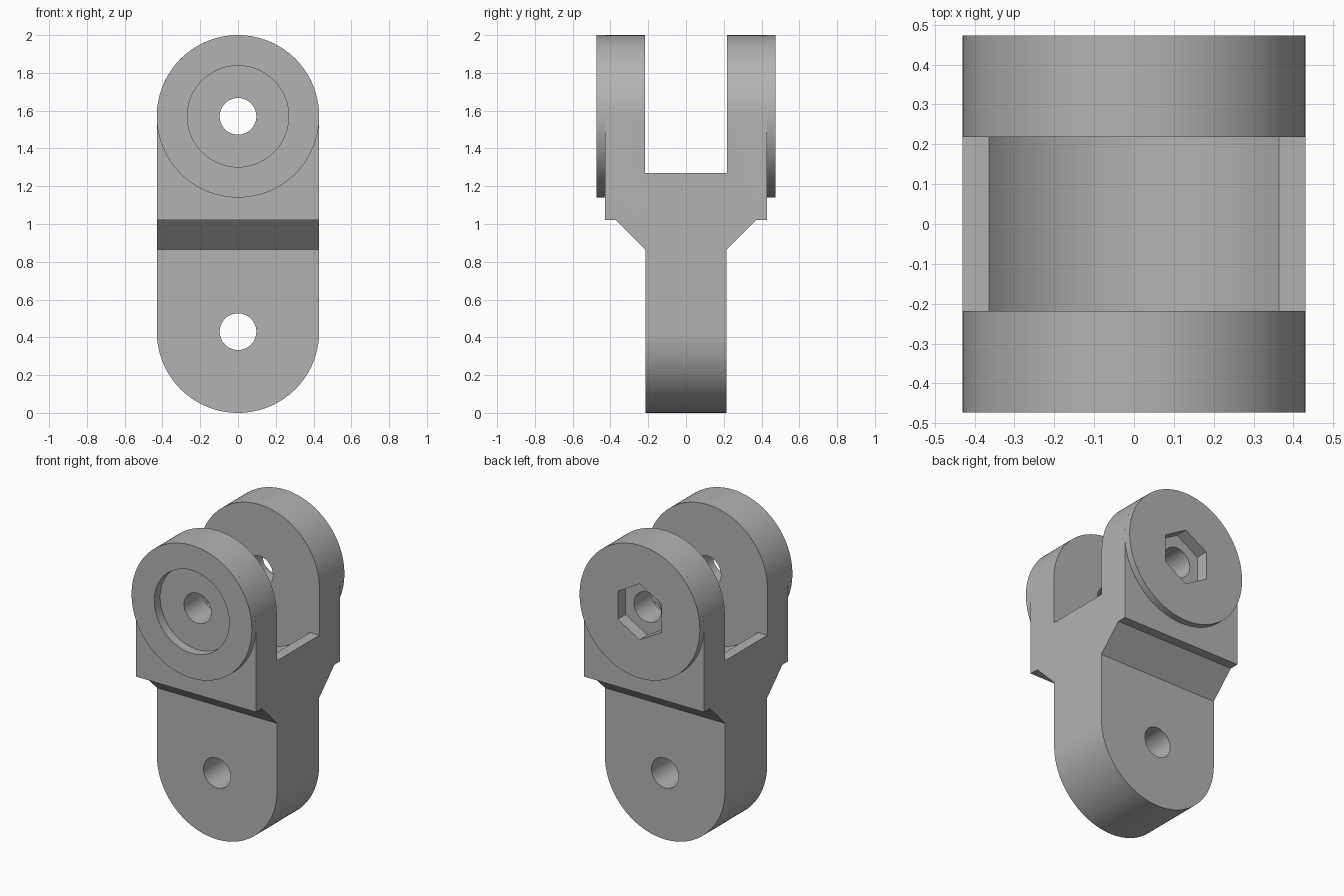
import bpy, bmesh
from math import sin, cos, pi, radians

cube = bpy.data.objects.get("Cube")
if cube:
    bpy.data.objects.remove(cube, do_unlink=True)

R = 0.43             # half width and end radius
TOP, LOW = 1.57, 0.43  # heights of the two pin axes
SLOT = 0.218         # half width of the fork gap
CHEEK, FACE = 0.43, 0.473  # body and boss half depths

grey = bpy.data.materials.new("plain grey")
grey.use_nodes = True
grey.diffuse_color = (0.45, 0.45, 0.45, 1)
grey.node_tree.nodes["Principled BSDF"].inputs["Base Color"].default_value = (0.45, 0.45, 0.45, 1)


def arc(r, z, start=0, sweep=360, n=128):
    """Points of an arc in the x-z plane; a full turn leaves out the last point."""
    count = n if sweep == 360 else n + 1
    return [(r * cos(radians(start + sweep * i / n)),
             z + r * sin(radians(start + sweep * i / n))) for i in range(count)]


def prism(name, points, a, b, axis="y"):
    """Extrude a closed outline from a to b along y (x-z outline) or x (y-z outline)."""
    bm = bmesh.new()
    place = (lambda p, d: (p[0], d, p[1])) if axis == "y" else (lambda p, d: (d, p[0], p[1]))
    rings = [[bm.verts.new(place(p, d)) for p in points] for d in (a, b)]
    for ring in rings:
        bm.faces.new(ring)
    n = len(points)
    for i in range(n):
        j = (i + 1) % n
        bm.faces.new((rings[0][i], rings[0][j], rings[1][j], rings[1][i]))
    bmesh.ops.recalc_face_normals(bm, faces=bm.faces)
    mesh = bpy.data.meshes.new(name)
    bm.to_mesh(mesh)
    bm.free()
    mesh.materials.append(grey)
    obj = bpy.data.objects.new(name, mesh)
    bpy.context.collection.objects.link(obj)
    return obj


def select(obj):
    bpy.ops.object.select_all(action="DESELECT")
    obj.select_set(True)
    bpy.context.view_layer.objects.active = obj


def combine(obj, cutter, operation="DIFFERENCE"):
    mod = obj.modifiers.new("cut", "BOOLEAN")
    mod.operation, mod.solver, mod.object = operation, "EXACT", cutter
    select(obj)
    bpy.ops.object.modifier_apply(modifier=mod.name)


# Fork body: stepped side outline trimmed to a round-ended front outline
half = [(0.215, -0.1), (0.215, 0.865), (0.37, 1.02), (CHEEK, 1.02), (CHEEK, 2.1)]
outline = half + [(-y, z) for y, z in reversed(half)]
body = prism("fork_body", outline, -0.5, 0.5, "x")
stadium = prism("end_trim", arc(R, TOP, 0, 180) + arc(R, LOW, 180, 180), -0.6, 0.6)
combine(body, stadium, "INTERSECT")

# Round bosses on the outer cheeks
front_boss = prism("front_boss", arc(R, TOP), -FACE, -CHEEK)
back_boss = prism("back_boss", arc(R, TOP), CHEEK, FACE)

# Fork gap with a hollow floor that clears a mating rounded end
gap = prism("gap_cutter", [(-0.6, 1.27), (0.6, 1.27), (0.6, 2.2), (-0.6, 2.2)], -SLOT, SLOT)
hollow = prism("hollow_cutter", arc(0.472, TOP), -SLOT, SLOT)

# Pin holes, bolt head recess and nut pocket
upper_hole = prism("upper_hole_cutter", arc(0.097, TOP, n=64), -0.7, 0.7)
lower_hole = prism("lower_hole_cutter", arc(0.097, LOW, n=64), -0.7, 0.7)
recess = prism("recess_cutter", arc(0.268, TOP, n=96), -0.6, -FACE + 0.06)
pocket = prism("nut_cutter", arc(0.181, TOP, 30, n=6), FACE - 0.08, 0.6)

for cutter in (gap, hollow, upper_hole, lower_hole, recess, pocket):
    combine(body, cutter)
for boss, socket in ((front_boss, recess), (back_boss, pocket)):
    combine(boss, upper_hole)
    combine(boss, socket)

for cutter in (stadium, gap, hollow, upper_hole, lower_hole, recess, pocket):
    bpy.data.objects.remove(cutter, do_unlink=True)

for part in (body, front_boss, back_boss):
    select(part)
    bpy.ops.object.shade_smooth_by_angle(angle=radians(25))
